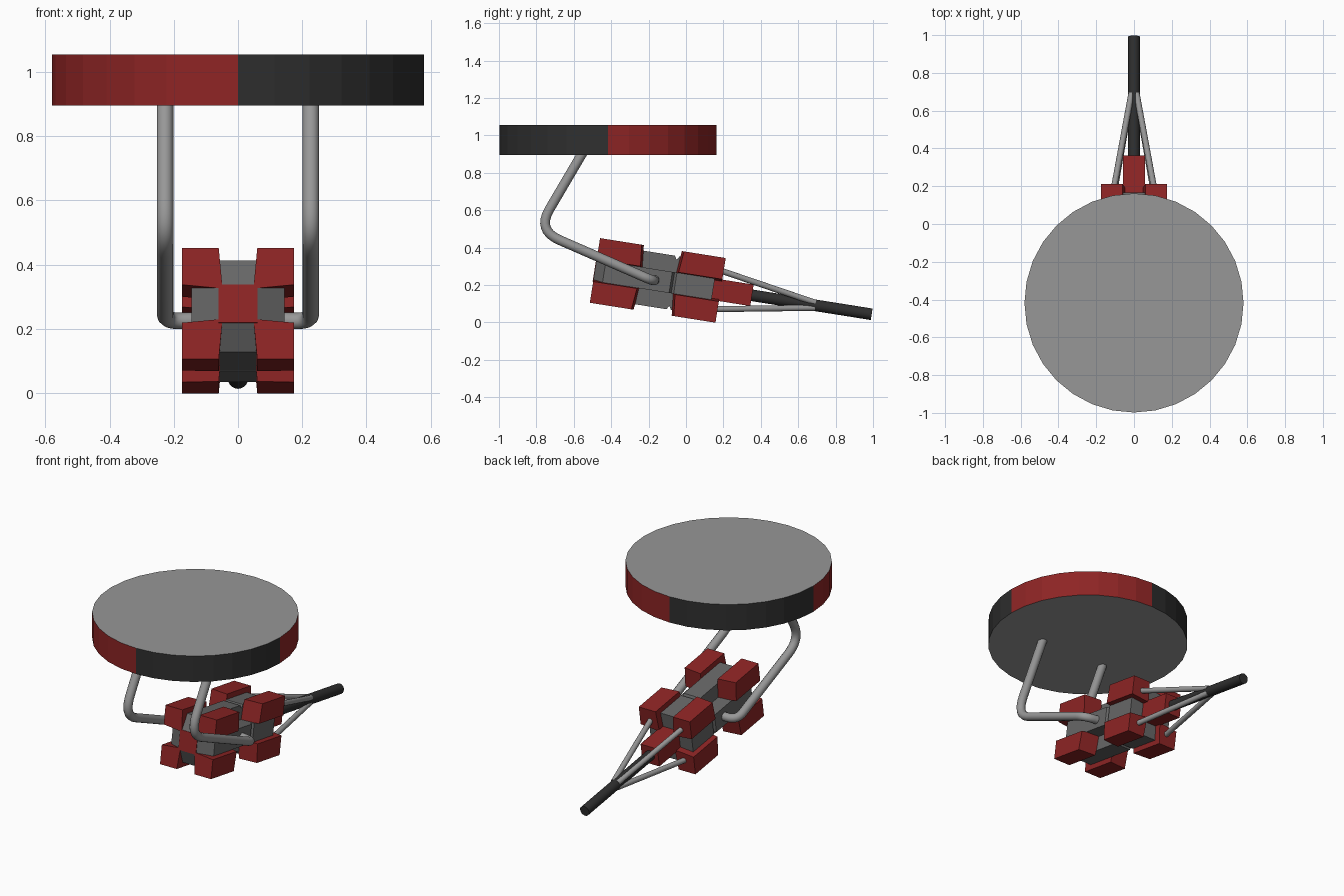
import bpy, bmesh, math
from mathutils import Matrix, Vector

if "Cube" in bpy.data.objects:
    bpy.data.objects.remove(bpy.data.objects["Cube"])


def material(name, rgb):
    m = bpy.data.materials.new(name)
    m.diffuse_color = (*rgb, 1)
    m.use_nodes = True
    m.node_tree.nodes["Principled BSDF"].inputs["Base Color"].default_value = m.diffuse_color
    return m


RED = material("dark red", (0.27, 0.018, 0.018))
BLACK = material("charcoal", (0.028, 0.028, 0.028))
STEEL = material("light grey", (0.31, 0.31, 0.31))
IRON = material("mid grey", (0.135, 0.135, 0.135))

# Body frame: x across, y along the tilted axis, z up from the axis
BODY = Matrix.Translation((0, -0.151, 0.225)) @ Matrix.Rotation(math.radians(-9), 4, 'X')


def finish(name, bm, mats, matrix=None):
    bmesh.ops.recalc_face_normals(bm, faces=bm.faces[:])
    me = bpy.data.meshes.new(name)
    bm.to_mesh(me)
    bm.free()
    for m in mats:
        me.materials.append(m)
    if matrix is not None:
        me.transform(matrix)
    ob = bpy.data.objects.new(name, me)
    bpy.context.collection.objects.link(ob)
    return ob


def smooth(ob, angle=40):
    bpy.ops.object.select_all(action='DESELECT')
    ob.select_set(True)
    bpy.context.view_layer.objects.active = ob
    bpy.ops.object.shade_smooth_by_angle(angle=math.radians(angle))


def box(name, lo, hi, mat):
    bm = bmesh.new()
    bmesh.ops.create_cube(bm, size=1)
    for v in bm.verts:
        v.co = [l + (c + 0.5) * (h - l) for c, l, h in zip(v.co, lo, hi)]
    return finish(name, bm, [mat], BODY)


def rod(name, a, b, r, mat, sides=16):
    a, b = Vector(a), Vector(b)
    bm = bmesh.new()
    bmesh.ops.create_cone(bm, cap_ends=True, segments=sides, radius1=r, radius2=r, depth=(b - a).length)
    turn = (b - a).to_track_quat('Z', 'Y').to_matrix().to_4x4()
    ob = finish(name, bm, [mat], BODY @ Matrix.Translation((a + b) / 2) @ turn)
    smooth(ob)


# Round seat disc, rim coloured in alternating quarters
bm = bmesh.new()
bmesh.ops.create_cone(bm, cap_ends=True, segments=32, radius1=0.58, radius2=0.58, depth=0.16)
bm.normal_update()
for f in bm.faces:
    c = f.calc_center_median()
    if abs(f.normal.z) < 0.5:
        f.material_index = 0 if c.x * c.y > 0 else 1
    else:
        f.material_index = 2
finish("seat_disc", bm, [RED, BLACK, STEEL], Matrix.Translation((0, -0.418, 0.975)))

# Grey core: crossed plates with a tapered nose and a shallow groove
half = [(0.06, -0.34), (0.145, -0.29), (0.145, 0.07), (0.125, 0.082), (0.145, 0.095), (0.145, 0.3)]
outline = half + [(-x, y) for x, y in reversed(half)]
for name, roll in (("core_horizontal", 0), ("core_vertical", 90)):
    bm = bmesh.new()
    face = bm.faces.new([bm.verts.new((x, y, -0.057)) for x, y in outline])
    ext = bmesh.ops.extrude_face_region(bm, geom=[face])
    for v in ext["geom"]:
        if isinstance(v, bmesh.types.BMVert):
            v.co.z = 0.057
    finish(name, bm, [IRON], BODY @ Matrix.Rotation(math.radians(roll), 4, 'Y'))

# Red nose plate and tail block on the axis
box("nose_plate", (-0.06, -0.343, -0.06), (0.06, -0.335, 0.06), RED)
box("tail_block", (-0.058, 0.285, -0.058), (0.058, 0.51, 0.058), RED)

# Eight red corner blocks, flared towards the core
for end, sy in (("front", -1), ("rear", 1)):
    for level, sz in (("lower", -1), ("upper", 1)):
        for side, sx in (("left", -1), ("right", 1)):
            bm = bmesh.new()
            bmesh.ops.create_cube(bm, size=2)
            for v in bm.verts:
                a, b, c = v.co
                deep = (a < 0) + (c < 0)
                x = 0.175 if a > 0 else (0.06 if c > 0 else 0.048)
                z = 0.175 if c > 0 else (0.06 if a > 0 else 0.048)
                y = 0.34 if b > 0 else 0.115 - 0.012 * deep
                v.co = (sx * x, sy * y, sz * z)
            finish(f"corner_block_{end}_{level}_{side}", bm, [RED], BODY)

# Rear handle and its four braces
rod("rear_handle", (0, 0.5, 0), (0, 1.158, 0), 0.031, BLACK, 20)
for sx in (-1, 1):
    for sz in (-1, 1):
        rod(f"brace_{'left' if sx < 0 else 'right'}_{'lower' if sz < 0 else 'upper'}",
            (sx * 0.108, 0.32, sz * 0.105), (sx * 0.014, 0.85, sz * 0.014), 0.016, STEEL, 12)


def rounded(points, cuts, steps=8):
    """Path with its inner corners replaced by curved bends."""
    pts = [Vector(p) for p in points]
    out = [pts[0]]
    for i, cut in enumerate(cuts, 1):
        p = pts[i]
        a = p + (pts[i - 1] - p).normalized() * cut
        b = p + (pts[i + 1] - p).normalized() * cut
        for k in range(steps + 1):
            t = k / steps
            out.append(a * (1 - t) ** 2 + p * 2 * t * (1 - t) + b * t * t)
    return out + [pts[-1]]


# Bent support tubes from the core up to the seat
for side, sx in (("left", -1), ("right", 1)):
    path = rounded([(sx * 0.227, -0.545, 0.92), (sx * 0.227, -0.796, 0.493),
                    (sx * 0.227, -0.175, 0.222), (sx * 0.1, -0.165, 0.228)], [0.13, 0.06])
    cu = bpy.data.curves.new("support_tube_" + side, 'CURVE')
    cu.dimensions = '3D'
    cu.bevel_depth = 0.026
    cu.bevel_resolution = 4
    cu.use_fill_caps = True
    sp = cu.splines.new('POLY')
    sp.points.add(len(path) - 1)
    for p, co in zip(sp.points, path):
        p.co = (*co, 1)
    cu.materials.append(STEEL)
    ob = bpy.data.objects.new("support_tube_" + side, cu)
    bpy.context.collection.objects.link(ob)
    bpy.ops.object.select_all(action='DESELECT')
    ob.select_set(True)
    bpy.context.view_layer.objects.active = ob
    bpy.ops.object.convert(target='MESH')
    smooth(bpy.context.view_layer.objects.active)
